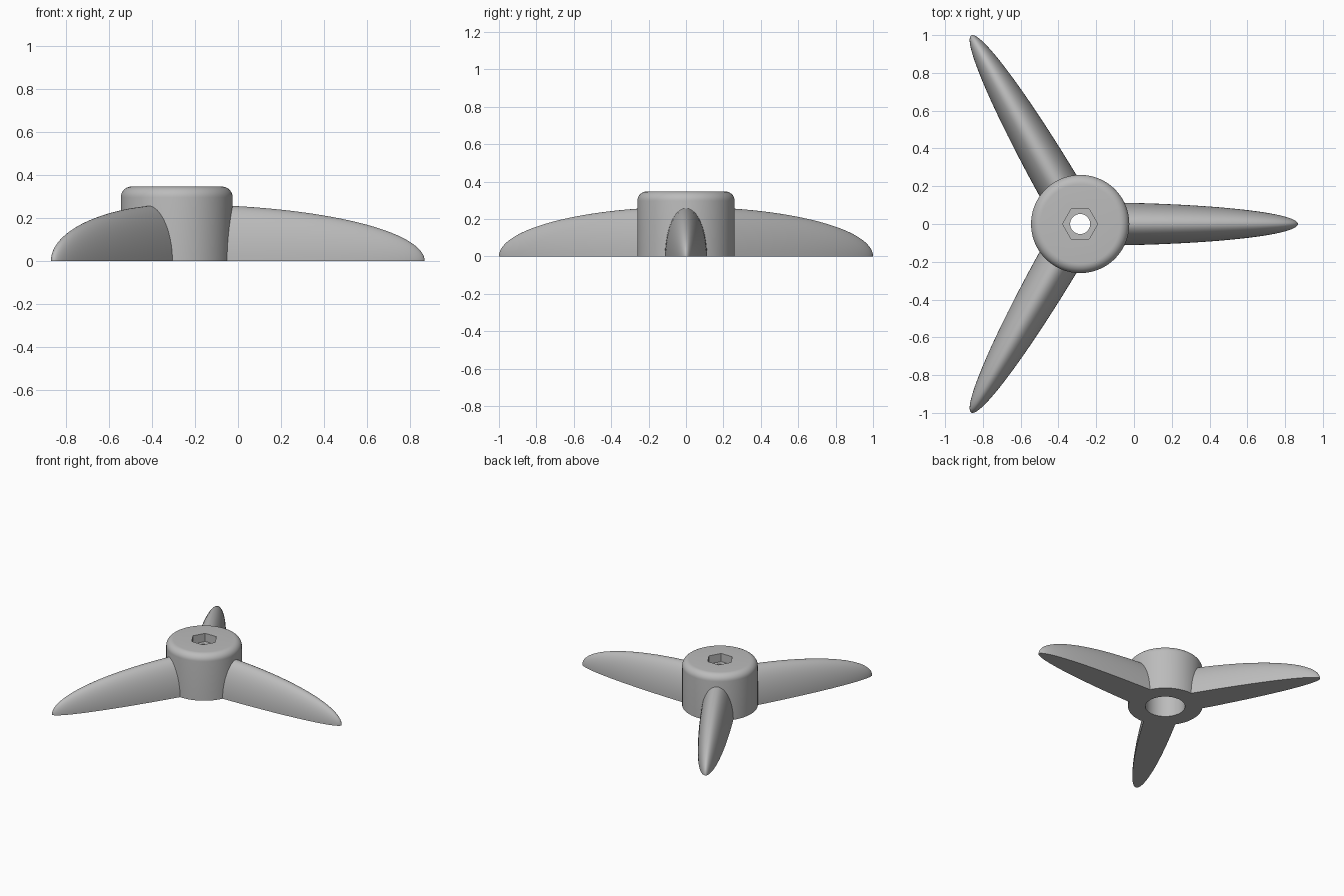
import bpy, bmesh, math
from mathutils import Matrix

if "Cube" in bpy.data.objects:
    bpy.data.objects.remove(bpy.data.objects["Cube"])

CX = -0.285                      # hub axis
SEG = 96                         # points round the hub
LENGTH, HALF_W, HEIGHT = 1.153, 0.115, 0.264   # blade semi-axes
ROOT = 0.23                      # blade root, buried in the hub

grey = bpy.data.materials.new("grey")
grey.diffuse_color = (0.5, 0.5, 0.5, 1)
grey.use_nodes = True
grey.node_tree.nodes["Principled BSDF"].inputs["Base Color"].default_value = grey.diffuse_color


def finish(bm, name):
    bmesh.ops.recalc_face_normals(bm, faces=bm.faces)
    me = bpy.data.meshes.new(name)
    bm.to_mesh(me)
    bm.free()
    me.materials.append(grey)
    ob = bpy.data.objects.new(name, me)
    bpy.context.collection.objects.link(ob)
    bpy.ops.object.select_all(action='DESELECT')
    ob.select_set(True)
    bpy.context.view_layer.objects.active = ob
    bpy.ops.object.shade_smooth_by_angle(angle=math.radians(35))
    return ob


def circle(r, z):
    return [(r * math.cos(a), r * math.sin(a), z)
            for a in (2 * math.pi * i / SEG for i in range(SEG))]


def hexagon(r, z):
    pts = []
    for i in range(SEG):
        a = 2 * math.pi * i / SEG
        off = a % (math.pi / 3) - math.pi / 6
        if abs(abs(off) - math.pi / 6) < 1e-6:
            d = r
        else:
            d = r * math.cos(math.pi / 6) / math.cos(off)
        pts.append((d * math.cos(a), d * math.sin(a), z))
    return pts


# Hub: one closed loft through rounded rim, hex pocket, bolt hole and counterbore
rings = [circle(0.26, 0)]
for k in range(9):
    a = math.pi / 2 * k / 8
    rings.append(circle(0.21 + 0.05 * math.cos(a), 0.297 + 0.05 * math.sin(a)))
rings += [hexagon(0.093, 0.347), hexagon(0.093, 0.285),
          circle(0.053, 0.285), circle(0.053, 0.2),
          circle(0.139, 0.2), circle(0.139, 0)]
bm = bmesh.new()
loops = [[bm.verts.new(p) for p in ring] for ring in rings]
for j, lo in enumerate(loops):
    hi = loops[(j + 1) % len(loops)]
    for i in range(SEG):
        n = (i + 1) % SEG
        bm.faces.new((lo[i], lo[n], hi[n], hi[i]))
finish(bm, "hub").location.x = CX

# Blades: half-ellipsoids with flat undersides, repeated every 120 degrees
ROWS, COLS = 32, 32
start = math.acos(ROOT / LENGTH)
for b in range(3):
    bm = bmesh.new()
    rows = []
    for j in range(ROWS):
        a = start * (1 - j / ROWS)
        s = math.sin(a)
        rows.append([bm.verts.new((LENGTH * math.cos(a),
                                   HALF_W * s * math.cos(math.pi * i / COLS),
                                   HEIGHT * s * math.sin(math.pi * i / COLS)))
                     for i in range(COLS + 1)])
    tip = bm.verts.new((LENGTH, 0, 0))
    for lo, hi in zip(rows, rows[1:]):
        for i in range(COLS):
            bm.faces.new((lo[i], lo[i + 1], hi[i + 1], hi[i]))
        bm.faces.new((lo[0], hi[0], hi[-1], lo[-1]))      # underside
    for i in range(COLS):
        bm.faces.new((rows[-1][i], rows[-1][i + 1], tip))
    bm.faces.new((rows[-1][0], tip, rows[-1][-1]))
    bm.faces.new(rows[0])                                  # root cap
    bmesh.ops.rotate(bm, verts=bm.verts, cent=(0, 0, 0),
                     matrix=Matrix.Rotation(2 * math.pi * b / 3, 3, 'Z'))
    finish(bm, f"blade_{b + 1}").location.x = CX
